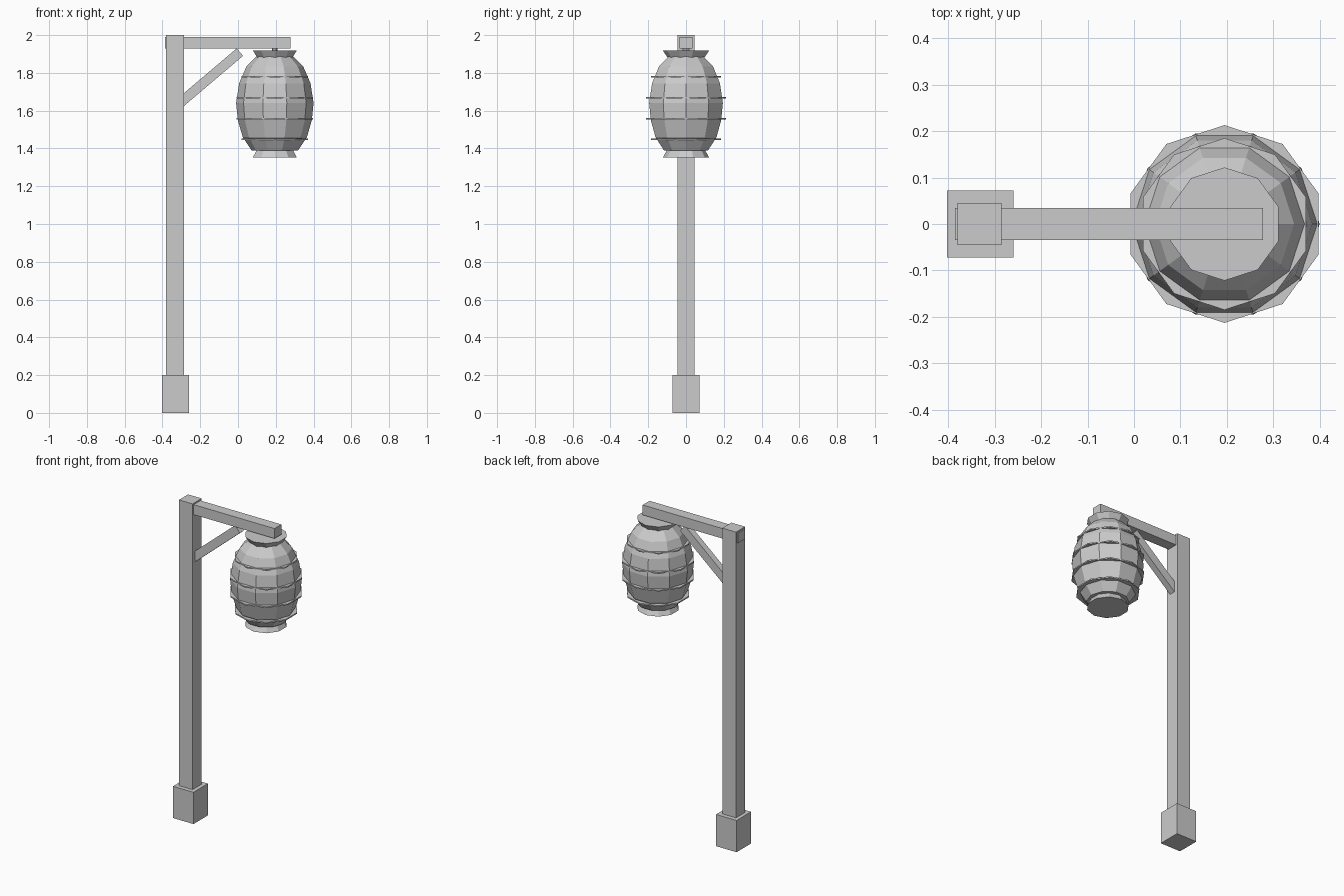
import bpy, bmesh
from math import cos, sin, pi, radians, hypot, atan2

if "Cube" in bpy.data.objects:
    bpy.data.objects.remove(bpy.data.objects["Cube"])

LX = 0.195   # lantern axis
SIDES = 10


def finish(name, bm):
    bmesh.ops.recalc_face_normals(bm, faces=bm.faces)
    me = bpy.data.meshes.new(name)
    bm.to_mesh(me)
    bm.free()
    ob = bpy.data.objects.new(name, me)
    bpy.context.collection.objects.link(ob)
    return ob


def box(name, lo, hi):
    bm = bmesh.new()
    bmesh.ops.create_cube(bm, size=1)
    for v in bm.verts:
        v.co = [(a + b) / 2 + c * (b - a) for a, b, c in zip(lo, hi, v.co)]
    return finish(name, bm)


def lathe(name, profile, turn=0.0, sides=SIDES):
    """Closed faceted solid from (radius, z) pairs around the lantern axis."""
    bm = bmesh.new()
    rings = []
    for r, z in profile:
        angles = [turn + 2 * pi * i / sides for i in range(sides)]
        rings.append([bm.verts.new((LX + r * cos(a), r * sin(a), z)) for a in angles])
    for a, b in zip(rings, rings[1:]):
        for i in range(sides):
            j = (i + 1) % sides
            bm.faces.new((a[i], a[j], b[j], b[i]))
    bm.faces.new(rings[0])
    bm.faces.new(rings[-1])
    return finish(name, bm)


# Wooden stand
box("base_block", (-0.403, -0.072, 0), (-0.26, 0.072, 0.2))
box("post", (-0.38, -0.045, 0.1), (-0.285, 0.045, 2.0))
box("arm", (-0.386, -0.034, 1.928), (0.278, 0.034, 1.991))

# Diagonal brace
x0, z0, x1, z1 = -0.32, 1.63, 0.01, 1.91
length = hypot(x1 - x0, z1 - z0)
brace = box("brace", (-length / 2, -0.02, -0.026), (length / 2, 0.02, 0.026))
brace.location = ((x0 + x1) / 2, 0, (z0 + z1) / 2)
brace.rotation_euler.y = -atan2(z1 - z0, x1 - x0)

# Lantern body
lathe("lantern_body", [(0.123, 1.39), (0.17, 1.46), (0.196, 1.55), (0.205, 1.64),
                       (0.189, 1.745), (0.15, 1.835), (0.098, 1.886)])

# Flared caps and hanger
half = radians(18)
lathe("top_cap", [(0.09, 1.87), (0.098, 1.882), (0.122, 1.918)], half)
lathe("bottom_cap", [(0.122, 1.353), (0.096, 1.4)], half)
lathe("hanger", [(0.014, 1.91), (0.014, 1.94)], 0, 8)

# Thin hoops, turned half a side against the body
for i, (r, z) in enumerate([(0.185, 1.448), (0.213, 1.558), (0.213, 1.669), (0.185, 1.779)]):
    lathe(f"hoop_{i + 1}", [(r, z - 0.004), (r, z + 0.004)], half)
